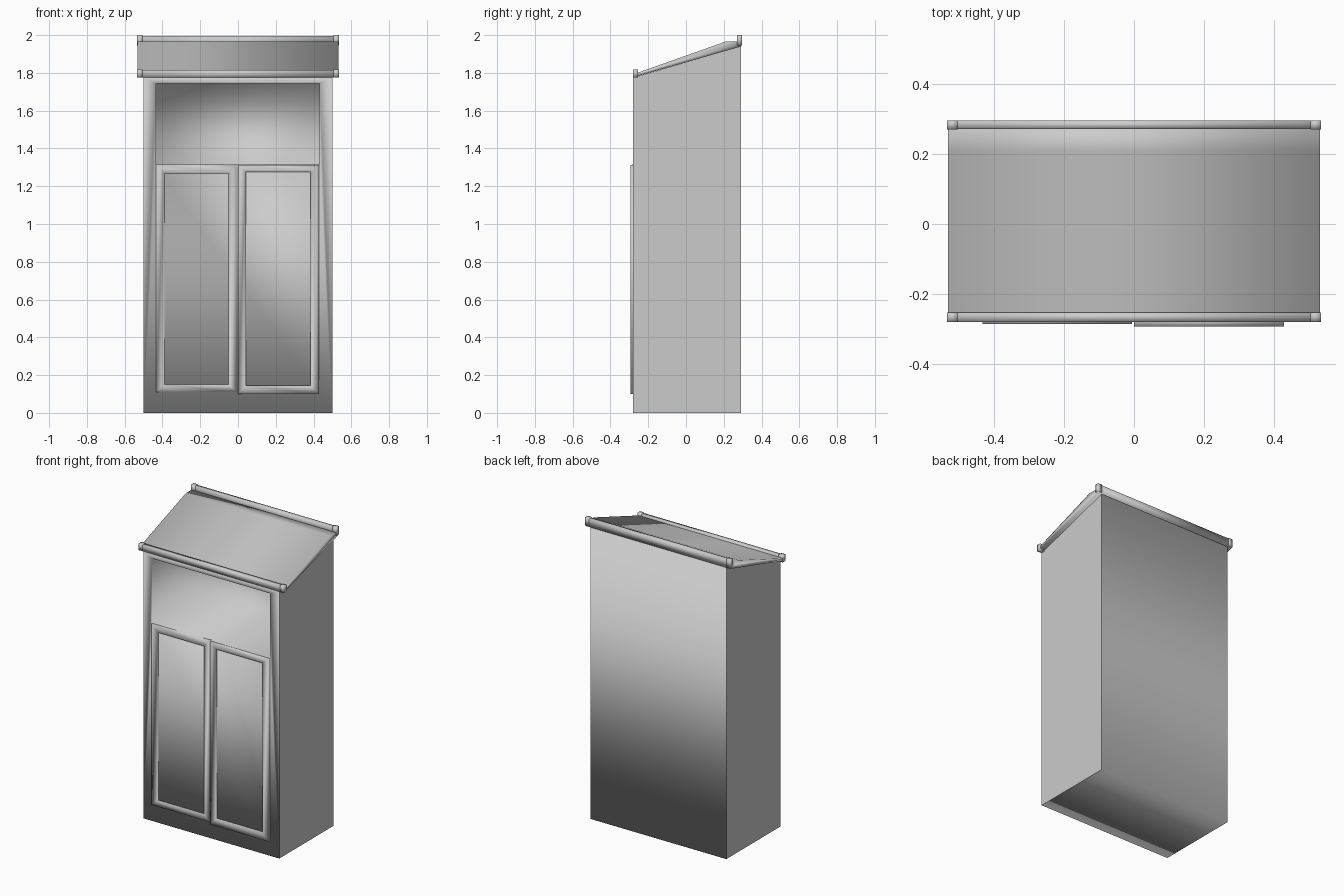
import bpy, bmesh

if "Cube" in bpy.data.objects:
    bpy.data.objects.remove(bpy.data.objects["Cube"])


def make(name, bm, smooth=True):
    bmesh.ops.recalc_face_normals(bm, faces=bm.faces)
    for f in bm.faces:
        f.smooth = smooth
    me = bpy.data.meshes.new(name)
    bm.to_mesh(me)
    bm.free()
    ob = bpy.data.objects.new(name, me)
    bpy.context.collection.objects.link(ob)
    return ob


def prism(name, profile, x0, x1, smooth=True):
    """Extrude a (y, z) profile along x."""
    bm = bmesh.new()
    a, b = ([bm.verts.new((x, y, z)) for y, z in profile] for x in (x0, x1))
    bm.faces.new(a)
    bm.faces.new(b)
    for i in range(len(a)):
        j = (i + 1) % len(a)
        bm.faces.new((a[i], a[j], b[j], b[i]))
    return make(name, bm, smooth)


def box(name, x0, x1, y0, y1, z0, z1, smooth=True):
    return prism(name, [(y0, z0), (y1, z0), (y1, z1), (y0, z1)], x0, x1, smooth)


def door(name, outer, inner, y0, panel_y, y1):
    """Frame with a recessed panel; outer and inner are (x0, x1, z0, z1)."""
    bm = bmesh.new()

    def loop(r, y):
        x0, x1, z0, z1 = r
        return [bm.verts.new((x, y, z)) for x, z in ((x0, z0), (x1, z0), (x1, z1), (x0, z1))]

    loops = [loop(inner, panel_y), loop(inner, y0), loop(outer, y0), loop(outer, y1)]
    for a, b in zip(loops, loops[1:]):
        for i in range(4):
            j = (i + 1) % 4
            bm.faces.new((a[i], a[j], b[j], b[i]))
    bm.faces.new(loops[0])
    bm.faces.new(loops[-1])
    return make(name, bm)


# Cabinet body with a sloping top
body = prism("cabinet_body", [(-0.28, 0), (0.29, 0), (0.29, 1.94), (-0.28, 1.775)], -0.5, 0.5)

# Hollow out the open niche above the doors
cutter = box("niche_cutter", -0.435, 0.432, -0.4, 0.25, 1.315, 1.745)
mod = body.modifiers.new("niche", "BOOLEAN")
mod.operation = "DIFFERENCE"
mod.solver = "EXACT"
mod.object = cutter
bpy.context.view_layer.objects.active = body
bpy.ops.object.modifier_apply(modifier=mod.name)
bpy.data.objects.remove(cutter)

# Keep the flat outer sides crisp
for p in body.data.polygons:
    if abs(p.normal.x) > 0.9 and abs(p.center.x) > 0.49:
        p.use_smooth = False

# Two doors with recessed panels
door("left_door", (-0.434, -0.006, 0.11, 1.315), (-0.39, -0.05, 0.15, 1.268), -0.287, -0.272, -0.262)
door("right_door", (0.0, 0.43, 0.10, 1.312), (0.042, 0.385, 0.145, 1.275), -0.294, -0.275, -0.267)

# Sloping roof slab
prism("roof", [(-0.278, 1.777), (0.292, 1.94), (0.292, 1.966), (0.21, 1.966),
               (-0.25, 1.803), (-0.278, 1.803)], -0.532, 0.532)

# Rails along the front and back roof edges, with end caps
for side, y0, y1, z0, z1 in (("front", -0.28, -0.254, 1.775, 1.815),
                             ("back", 0.272, 0.296, 1.945, 1.996)):
    box(side + "_rail", -0.52, 0.52, y0, y1, z0, z1)
    for s, label in ((-1, "left"), (1, "right")):
        xa, xb = sorted((s * 0.505, s * 0.535))
        box(f"{side}_rail_cap_{label}", xa, xb, y0 - 0.001, y1 + 0.001, z0, z1 + 0.004)
